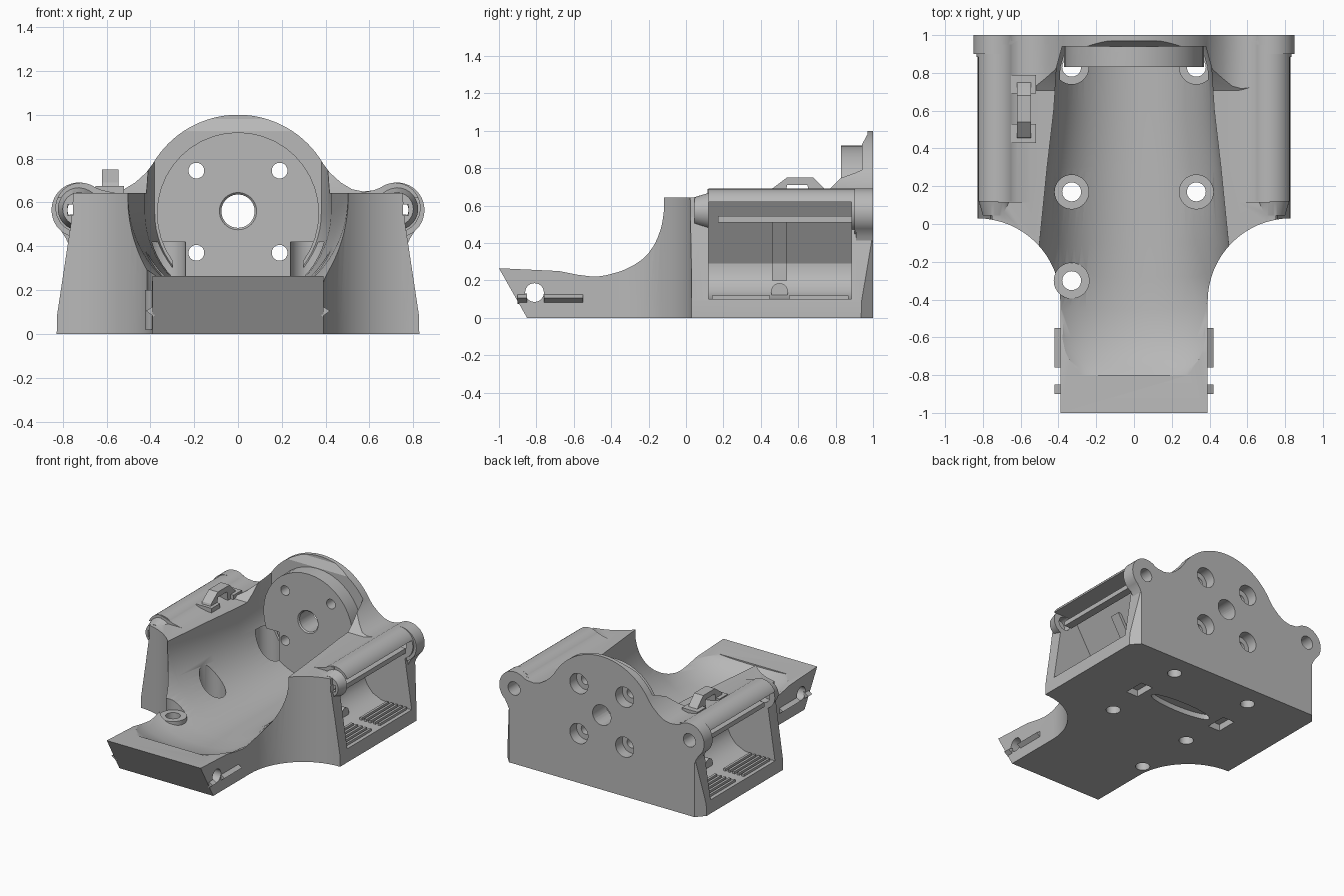
import bpy
import bmesh
import math

cube = bpy.data.objects.get("Cube")
if cube:
    bpy.data.objects.remove(cube, do_unlink=True)

GREY = (0.48, 0.48, 0.48, 1.0)
grey = bpy.data.materials.new("plain_grey")
grey.use_nodes = True
grey.diffuse_color = GREY
shader = grey.node_tree.nodes["Principled BSDF"]
shader.inputs["Base Color"].default_value = GREY
shader.inputs["Roughness"].default_value = 0.6


def loft(name, rings):
    """Closed solid through a list of equally long 3D rings."""
    bm = bmesh.new()
    loops = [[bm.verts.new(p) for p in ring] for ring in rings]
    for low, high in zip(loops, loops[1:]):
        count = len(low)
        for i in range(count):
            j = (i + 1) % count
            bm.faces.new((low[i], low[j], high[j], high[i]))
    bm.faces.new(loops[0])
    bm.faces.new(loops[-1])
    if len(rings) > 2:
        bmesh.ops.triangulate(bm, faces=bm.faces[:])
    bmesh.ops.recalc_face_normals(bm, faces=bm.faces[:])
    mesh = bpy.data.meshes.new(name)
    bm.to_mesh(mesh)
    bm.free()
    mesh.materials.append(grey)
    obj = bpy.data.objects.new(name, mesh)
    bpy.context.collection.objects.link(obj)
    return obj


def place(point, axis, depth):
    a, b = point
    return {"x": (depth, a, b), "y": (a, depth, b), "z": (a, b, depth)}[axis]


def prism(name, points, axis, start, end):
    return loft(name, [[place(p, axis, d) for p in points] for d in (start, end)])


def arc(u, v, radius, first, last, steps=16, stretch=1.0):
    angles = [math.radians(first + (last - first) * i / steps) for i in range(steps + 1)]
    return [(u + radius * math.cos(a), v + radius * stretch * math.sin(a)) for a in angles]


def cone(name, u, v, r_start, r_end, axis, start, end, stretch=1.0):
    rings = []
    for radius, depth in ((r_start, start), (r_end, end)):
        circle = arc(u, v, radius, 0, 360, 40, stretch)[:-1]
        rings.append([place(p, axis, depth) for p in circle])
    return loft(name, rings)


def rod(name, u, v, radius, axis, start, end):
    return cone(name, u, v, radius, radius, axis, start, end)


def box(name, x, y, z):
    return prism(name, [(x[0], y[0]), (x[1], y[0]), (x[1], y[1]), (x[0], y[1])], "z", *z)


def flip(points):
    return [(-u, v) for u, v in reversed(points)]


def sided(points, sign):
    return [(sign * u, v) for u, v in points]


def combine(target, tool, operation):
    mod = target.modifiers.new("shape", "BOOLEAN")
    mod.operation = operation
    mod.solver = "EXACT"
    mod.object = tool
    bpy.context.view_layer.objects.active = target
    bpy.ops.object.modifier_apply(modifier=mod.name)
    bpy.data.objects.remove(tool, do_unlink=True)


def add(tool):
    combine(body, tool, "UNION")


def cut(tool):
    combine(body, tool, "DIFFERENCE")


# Body: side profile, trimmed by the plan outline and the tapered front outline
side = [(-0.85, 0), (1, 0), (1, 0.642), (-0.12, 0.642), (-0.135, 0.63)]
side += arc(-0.5, 0.58, 0.36, 0, -90) + [(-0.58, 0.23), (-0.68, 0.25), (-1, 0.265)]
body = prism("body", side, "x", -1, 1)
plan = [(0.39, -1.2)] + arc(0.83, -0.41, 0.44, 180, 90)
plan += [(0.95, 0.05), (0.95, 0.8), (0.77, 1), (0.77, 1.2)]
combine(body, prism("plan", plan + flip(plan), "z", -1, 2), "INTERSECT")
taper = [(0.83, -0.1), (0.825, 0.09), (0.76, 0.52), (0.74, 0.8)]
combine(body, prism("taper", taper + flip(taper), "y", -2, 2), "INTERSECT")

# Rounded hood over the back wall, with a sloping front
half = [(0.72, 0.4), (0.725, 0.68), (0.67, 0.672), (0.62, 0.655), (0.57, 0.65),
        (0.52, 0.66), (0.47, 0.69), (0.42, 0.735)]
hood = prism("hood", half + arc(0, 0.55, 0.45, 30, 150, 32) + flip(half), "y", 0.68, 1)
slope = [(0.6, 0.63), (0.69, 0.63), (0.77, 0.69), (0.83, 0.75), (0.87, 0.8),
         (0.91, 0.87), (0.97, 0.98), (0.97, 1.2), (0.6, 1.2)]
combine(hood, prism("slope", slope, "x", -2, 2), "DIFFERENCE")
add(hood)

# Rails blended into the shoulders, a wider lobe behind and a short nose in front
shoulder = [(0.7, 0.58), (0.72, 0.688), (0.67, 0.674), (0.62, 0.656), (0.57, 0.645), (0.52, 0.638)]
gusset = [(0.74, 0.38), (0.77, 0.4), (0.785, 0.435), (0.81, 0.475), (0.84, 0.515), (0.72, 0.56)]
for s in (1, -1):
    add(rod("rail", s * 0.718, 0.575, 0.115, "y", 0.12, 0.95))
    add(prism("shoulder", sided(shoulder, s), "y", 0.115, 0.97))
    add(rod("lobe", s * 0.725, 0.565, 0.126, "y", 0.9, 1))
    add(prism("gusset", sided(gusset, s), "y", 0.91, 1))
    add(cone("nose", s * 0.725, 0.57, 0.075, 0.1, "y", 0.045, 0.13))

# Cradle: half width, rim height and floor height along the length
stations = [(-0.8, 0.3, 0.26, 0.245), (-0.76, 0.33, 0.275, 0.22), (-0.72, 0.38, 0.3, 0.19),
            (-0.66, 0.43, 0.33, 0.168), (-0.6, 0.47, 0.36, 0.145), (-0.45, 0.54, 0.45, 0.125),
            (-0.28, 0.53, 0.56, 0.12), (-0.1, 0.5, 0.62, 0.12), (0.3, 0.46, 0.58, 0.12),
            (0.6, 0.425, 0.56, 0.125), (0.83, 0.41, 0.55, 0.13), (0.94, 0.38, 0.55, 0.165)]
rings = []
for y, width, rim, floor in stations:
    section = arc(0, rim, width, 180, 360, 32, (rim - floor) / width)
    section += [(width, 1.3), (-width, 1.3)]
    rings.append([place(p, "y", y) for p in section])
cut(loft("cradle", rings))

# Round mounting face with its foot, and the screw boss in a cleared corner
add(rod("mounting_face", 0, 0.55, 0.37, "y", 0.83, 0.99))
add(box("mounting_foot", (-0.3, 0.3), (0.83, 0.99), (0.08, 0.35)))
cut(rod("boss_clearance", -0.33, -0.3, 0.094, "z", 0.2, 0.7))
add(rod("boss", -0.33, -0.3, 0.095, "z", 0.02, 0.2))

# Side pockets, rail bores and sockets underneath
pocket = [(1, 0.1), (0.64, 0.1), (0.57, 0.108), (0.5, 0.14), (0.455, 0.19), (0.432, 0.24),
          (0.432, 0.29), (0.63, 0.62), (1, 0.62)]
for s in (1, -1):
    cut(prism("pocket", sided(pocket, s), "y", 0.12, 0.885))
    cut(rod("rail_bore", s * 0.728, 0.565, 0.05, "y", 0.06, 1.1))
    cut(box("nose_opening", (s * 0.753, s * 0.778), (-0.1, 0.08), (0.54, 0.59)))
    cut(box("socket", (s * 0.32, s * 0.42), (0.42, 0.58), (-0.1, 0.05)))
cut(cone("oval_socket", 0, 0.5, 0.26, 0.26, "z", -0.1, 0.04, 0.22))

# Floor screw holes with access bores
for x, y, top in ((0.33, 0.17, 0.7), (-0.33, 0.17, 0.7), (0.33, 0.83, 0.42), (-0.33, 0.83, 0.42)):
    cut(rod("access_bore", x, y, 0.09, "z", 0.1, top))
    cut(rod("screw_hole", x, y, 0.05, "z", -0.1, 0.2))
cut(rod("screw_hole", -0.33, -0.3, 0.05, "z", -0.1, 0.5))

# Back wall holes
for x in (0.19, -0.19):
    for z in (0.37, 0.745):
        cut(rod("bolt_hole", x, z, 0.036, "y", 0.7, 1.1))
        cut(rod("bolt_seat", x, z, 0.075, "y", 0.92, 1.1))
cut(rod("shaft_hole", 0, 0.56, 0.076, "y", 0.7, 1.1))
cut(cone("shaft_chamfer", 0, 0.56, 0.1, 0.07, "y", 0.815, 0.845))

# Cross hole through the front tongue
cut(rod("cross_hole", -0.81, 0.135, 0.05, "x", -1, 1))
parts = [body]

# Pocket details and tongue ridges on both sides
rib = [(0.425, 0.2), (0.425, 0.29), (0.56, 0.52), (0.595, 0.52), (0.46, 0.29), (0.46, 0.2)]
ridge = [(0.38, 0.075), (0.42, 0.105), (0.38, 0.13)]
for s, label in ((1, "left"), (-1, "right")):
    parts.append(box(label + "_pocket_strip", (s * 0.71, s * 0.77), (0.17, 0.89), (0.51, 0.545)))
    parts.append(prism(label + "_pocket_rib", sided(rib, s), "y", 0.46, 0.54))
    parts.append(rod(label + "_pocket_peg", 0.5, 0.14, 0.045, "x", s * 0.43, s * 0.54))
    for i in range(5):
        x = s * (0.625 + 0.038 * i)
        for start, end in ((0.14, 0.45), (0.55, 0.87)):
            parts.append(box(label + "_slat", (x, x + s * 0.018), (start, end), (0.09, 0.118)))
    for start, end in ((-0.9, -0.85), (-0.76, -0.55)):
        parts.append(prism(label + "_tongue_ridge", sided(ridge, s), "y", start, end))

# Small arched loop on the right shoulder
arch = [(0.44, 0.63), (0.46, 0.69), (0.54, 0.75), (0.68, 0.75), (0.74, 0.69), (0.78, 0.63),
        (0.66, 0.63), (0.65, 0.71), (0.54, 0.71), (0.53, 0.63)]
parts.append(prism("cable_loop", arch, "x", -0.62, -0.545))
for start in (0.43, 0.69):
    parts.append(box("loop_foot", (-0.65, -0.52), (start, start + 0.1), (0.63, 0.675)))

# Smooth the curved surfaces but keep the edges crisp
for part in parts:
    part.data.shade_smooth()
    part.data.set_sharp_from_angle(angle=math.radians(28))
